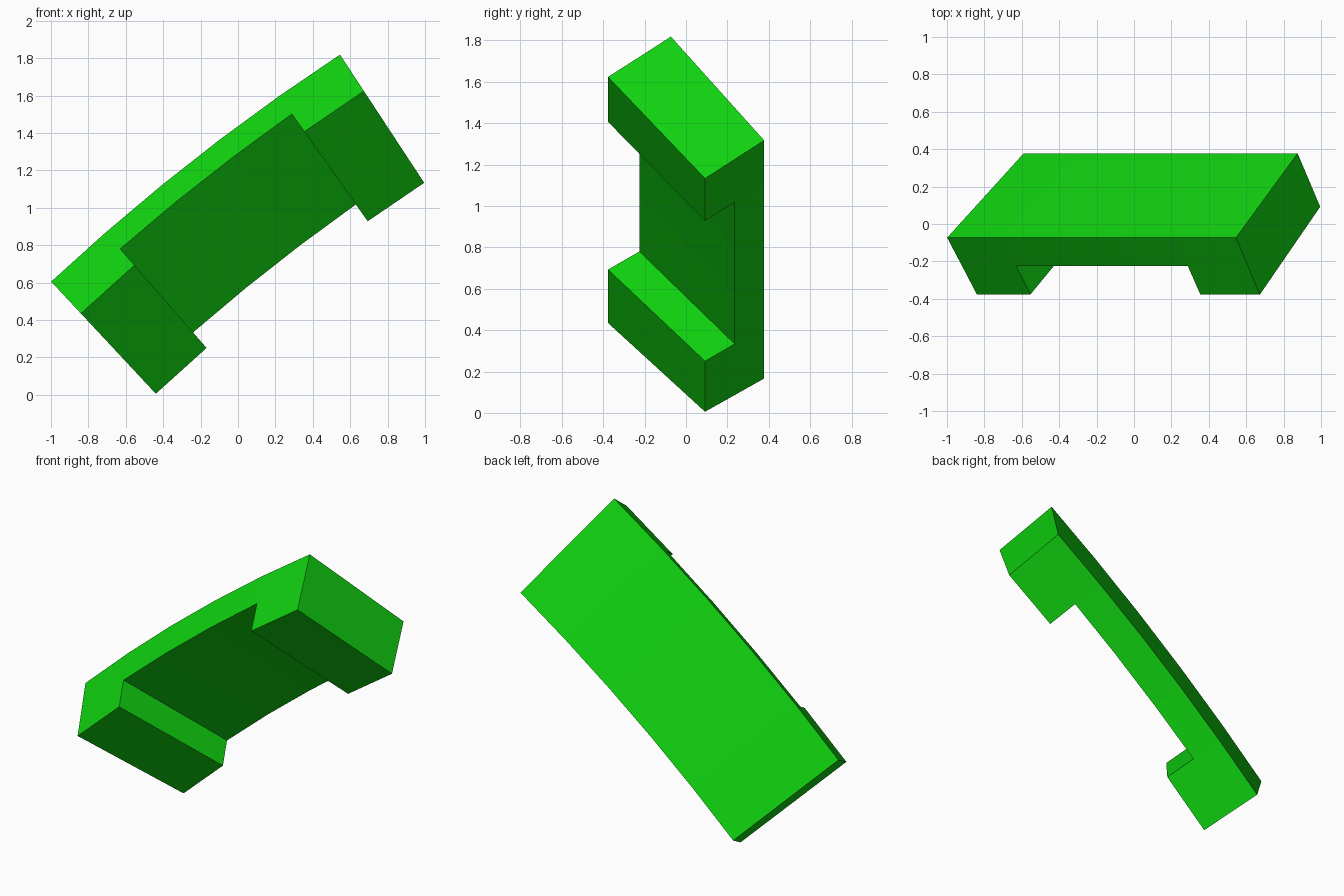
import bpy, bmesh, math

if "Cube" in bpy.data.objects:
    bpy.data.objects.remove(bpy.data.objects["Cube"], do_unlink=True)

# One flat colour
green = bpy.data.materials.new("bright green")
green.use_nodes = True
COLOUR = (0.005, 0.65, 0.005, 1.0)
green.diffuse_color = COLOUR
green.node_tree.nodes["Principled BSDF"].inputs["Base Color"].default_value = COLOUR

# Gently arched bracket: a tilted section swept around a distant axis along y
CX, CZ = 6.903, -7.86                    # arc centre
START, END, SEGMENTS = 133.03, 123.30, 5  # sweep in degrees

# Section as (radius, y): slab outer, step outer, foot outer, foot inner, step inner, slab inner
SECTION = [(11.58, -0.073), (11.463, -0.225), (11.347, -0.377),
           (10.76, 0.092), (10.87, 0.235), (10.98, 0.378)]
FOOT_LOOP = [0, 1, 2, 3, 4, 5]
SLAB_LOOP = [0, 1, 4, 5]

bm = bmesh.new()
rings = []
for i in range(SEGMENTS + 1):
    a = math.radians(START + (END - START) * i / SEGMENTS)
    rings.append([bm.verts.new((CX + r * math.cos(a), y, CZ + r * math.sin(a)))
                  for r, y in SECTION])

# Outer skin: full-depth feet on the end segments, thin slab between them
for i in range(SEGMENTS):
    loop = FOOT_LOOP if i in (0, SEGMENTS - 1) else SLAB_LOOP
    for j, k in zip(loop, loop[1:] + loop[:1]):
        bm.faces.new((rings[i][j], rings[i][k], rings[i + 1][k], rings[i + 1][j]))

# End caps and the inner walls of the feet
for ring in (rings[0], rings[-1]):
    bm.faces.new(ring)
for ring in (rings[1], rings[-2]):
    bm.faces.new(ring[1:5])

# Drop the unused step points of the middle rings
bmesh.ops.delete(bm, geom=[v for v in bm.verts if not v.link_faces], context='VERTS')
bmesh.ops.recalc_face_normals(bm, faces=bm.faces)

mesh = bpy.data.meshes.new("arched_bracket")
bm.to_mesh(mesh)
bm.free()
mesh.materials.append(green)
bracket = bpy.data.objects.new("arched_bracket", mesh)
bpy.context.collection.objects.link(bracket)
